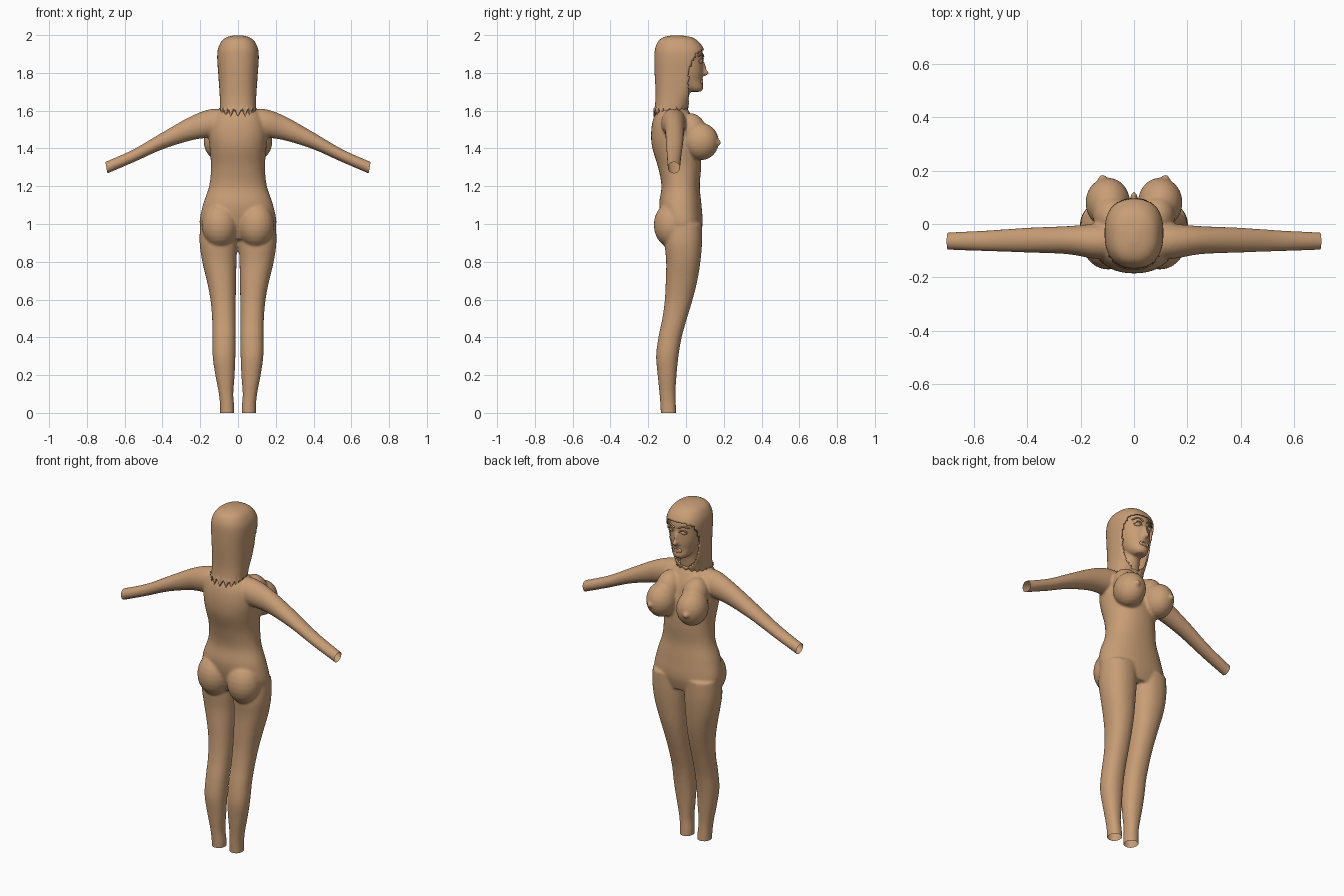
import bpy, bmesh, math
from mathutils import Vector, Matrix

if "Cube" in bpy.data.objects:
    bpy.data.objects.remove(bpy.data.objects["Cube"])

clay = bpy.data.materials.new("clay")
clay.diffuse_color = (0.58, 0.34, 0.18, 1)
clay.use_nodes = True
clay.node_tree.nodes["Principled BSDF"].inputs["Base Color"].default_value = clay.diffuse_color


def spline(rows, steps):
    """Catmull-Rom interpolation of rows of numbers."""
    out = []
    for i in range(len(rows) - 1):
        a, b, c, d = (rows[max(0, min(len(rows) - 1, i + k))] for k in (-1, 0, 1, 2))
        for j in range(steps):
            t = j / steps
            out.append([0.5 * (2 * q + (r - p) * t + (2 * p - 5 * q + 4 * r - s) * t * t
                               + (3 * q - p - 3 * r + s) * t ** 3)
                        for p, q, r, s in zip(a, b, c, d)])
    return out + [list(rows[-1])]


def loft(bm, rows, axis='z', n=40, steps=5, power=2.2, cap=True):
    """Rows: position along axis, then min/max of the two cross directions."""
    rings = []
    for pos, a0, a1, b0, b1 in spline(rows, steps):
        ring = []
        for k in range(n):
            t = 2 * math.pi * k / n
            c, s = math.cos(t), math.sin(t)
            u = (a0 + a1) / 2 + (a1 - a0) / 2 * math.copysign(abs(c) ** (2 / power), c)
            v = (b0 + b1) / 2 + (b1 - b0) / 2 * math.copysign(abs(s) ** (2 / power), s)
            ring.append(bm.verts.new((u, v, pos) if axis == 'z' else (pos, u, v)))
        rings.append(ring)
    faces = []
    for r, q in zip(rings, rings[1:]):
        for k in range(n):
            m = (k + 1) % n
            faces.append(bm.faces.new((r[k], r[m], q[m], q[k])))
    if cap:
        faces += [bm.faces.new(rings[0]), bm.faces.new(rings[-1])]
    bmesh.ops.recalc_face_normals(bm, faces=faces)
    return rings


def blob(bm, loc, size, rot=0, seg=24):
    m = Matrix.Translation(loc) @ Matrix.Rotation(rot, 4, 'X') @ Matrix.Diagonal((*size, 1))
    bmesh.ops.create_uvsphere(bm, u_segments=seg, v_segments=seg // 2, radius=1, matrix=m)


def finish(name, bm):
    me = bpy.data.meshes.new(name)
    bm.to_mesh(me)
    bm.free()
    ob = bpy.data.objects.new(name, me)
    bpy.context.collection.objects.link(ob)
    me.materials.append(clay)
    me.shade_smooth()
    return ob


bm = bmesh.new()
# torso: z, half width, back, front
torso = [(0.92, .17, -.09, .07), (1.0, .203, -.125, .088), (1.1, .186, -.142, .082),
         (1.2, .153, -.13, .073), (1.3, .143, -.148, .08), (1.4, .15, -.178, .078),
         (1.47, .155, -.185, .065), (1.54, .145, -.178, .045), (1.59, .115, -.16, .02),
         (1.62, .07, -.135, 0)]
loft(bm, [(z, -w, w, b, f) for z, w, b, f in torso])
# neck and head
loft(bm, [(1.56, -.075, .075, -.13, .0), (1.64, -.055, .055, -.115, .01),
          (1.76, -.055, .055, -.11, .03)])
head = [(1.70, .03, .015, .078), (1.72, .05, -.03, .092), (1.76, .068, -.08, .086),
        (1.80, .08, -.1, .09), (1.86, .087, -.12, .09), (1.92, .088, -.13, .086),
        (1.965, .07, -.1, .045)]
loft(bm, [(z, -w, w, b, f) for z, w, b, f in head], power=2.1)
# nose
blob(bm, (0, .098, 1.80), (.015, .024, .016))
blob(bm, (0, .092, 1.83), (.01, .015, .04), .25)

# legs: z, inner, outer, back, front
leg = [(1.0, .0, .2, -.1, .085), (.9, .003, .203, -.112, .085), (.8, .008, .189, -.105, .076),
       (.7, .01, .165, -.107, .06), (.6, .012, .146, -.112, .035), (.5, .013, .137, -.125, .005),
       (.4, .013, .135, -.146, -.023), (.3, .014, .134, -.158, -.04), (.2, .018, .12, -.15, -.05),
       (.1, .025, .101, -.14, -.056), (.03, .02, .095, -.135, -.053), (-.04, .02, .095, -.132, -.05)]
# arms: x, back, front, bottom, top
arm = [(.08, -.13, .0, 1.47, 1.61), (.15, -.13, .0, 1.458, 1.607), (.25, -.113, -.008, 1.442, 1.57),
       (.4, -.107, -.014, 1.395, 1.485), (.55, -.102, -.024, 1.328, 1.397),
       (.69, -.097, -.031, 1.268, 1.334), (.74, -.095, -.033, 1.247, 1.314)]
for s in (1, -1):
    loft(bm, [(z, *sorted((s * i, s * o)), b, f) for z, i, o, b, f in leg])
    loft(bm, [(s * x, *r) for x, *r in arm], axis='x', power=2)
    # seat and chest volumes
    blob(bm, (s * .096, -.075, .995), (.096, .096, .12))
    blob(bm, (s * .098, .08, 1.436), (.084, .094, .098))
    blob(bm, (s * .085, .035, 1.495), (.07, .075, .095), .4)
    blob(bm, (s * .118, .165, 1.43), (.016, .022, .016))
raw = finish("body_volumes", bm)

# fuse the volumes into one skin
rm = raw.modifiers.new("fuse", 'REMESH')
rm.mode, rm.voxel_size = 'VOXEL', .0075
sm = raw.modifiers.new("soften", 'SMOOTH')
sm.factor, sm.iterations = .5, 5
fused = bpy.data.meshes.new_from_object(raw.evaluated_get(bpy.context.evaluated_depsgraph_get()))
bpy.data.objects.remove(raw)

# open ends at the wrists and ankles
bm = bmesh.new()
bm.from_mesh(fused)
for co, no in (((0, 0, 0.004), (0, 0, -1)), ((.697, 0, 1.30), (.986, 0, -.165)),
               ((-.697, 0, 1.30), (-.986, 0, -.165))):
    bmesh.ops.bisect_plane(bm, geom=bm.verts[:] + bm.edges[:] + bm.faces[:],
                           plane_co=co, plane_no=no, clear_outer=True)
for v in bm.verts:
    if abs(v.co.z - .004) < 1e-4:
        v.co.z = 0
finish("body", bm)

# hair: domed cap with an open face and ragged ends
bm = bmesh.new()
hair = [(1.57, .094, -.172, .0), (1.64, .095, -.163, .02), (1.7, .098, -.161, .05),
        (1.8, .105, -.166, .09), (1.88, .11, -.167, .1), (1.93, .105, -.163, .092),
        (1.97, .085, -.145, .062), (1.99, .056, -.115, .025), (1.999, .015, -.07, -.03)]
rings = loft(bm, [(z, -w, w, b, f) for z, w, b, f in hair], n=72, steps=5, power=2.4, cap=False)
bm.faces.new(rings[-1])
for row, amount in ((0, 1), (1, .75), (2, .5), (3, .25)):
    for k, v in enumerate(rings[row]):
        v.co.z += amount * (.045 if k % 4 == 0 else .03 if k % 2 else .0)
gone = []
for f in bm.faces:
    c = f.calc_center_median()
    if c.z < 1.925 - 2.5 * c.x ** 2 and c.y > .015 + .5 * max(0, c.z - 1.82):
        gone.append(f)
bmesh.ops.delete(bm, geom=gone, context='FACES')
bmesh.ops.recalc_face_normals(bm, faces=bm.faces[:])
hair_ob = finish("hair", bm)
so = hair_ob.modifiers.new("thickness", 'SOLIDIFY')
so.thickness, so.offset = .008, -1

# eyes with lids, brows
for s, side in ((1, "left"), (-1, "right")):
    bm = bmesh.new()
    blob(bm, (s * .037, .072, 1.862), (.02, .017, .013), seg=20)
    finish(side + "_eye", bm)
    for part, pts, r in (
            ("lid", ((.015, .088, 1.86), (.037, .09, 1.877), (.06, .071, 1.862)), .003),
            ("brow", ((.012, .093, 1.885), (.04, .087, 1.898), (.068, .062, 1.888)), .004)):
        cu = bpy.data.curves.new(side + "_" + part, 'CURVE')
        cu.dimensions, cu.bevel_depth, cu.use_fill_caps = '3D', r, True
        sp = cu.splines.new('BEZIER')
        sp.bezier_points.add(2)
        for p, (x, y, z) in zip(sp.bezier_points, pts):
            p.co = (s * x, y, z)
            p.handle_left_type = p.handle_right_type = 'AUTO'
        cu.materials.append(clay)
        bpy.context.collection.objects.link(bpy.data.objects.new(cu.name, cu))

# lips: a parted oval ring
bpy.ops.mesh.primitive_torus_add(location=(0, .083, 1.752), rotation=(math.radians(90), 0, 0),
                                 major_radius=.016, minor_radius=.006,
                                 major_segments=28, minor_segments=10)
lips = bpy.context.object
lips.name = "lips"
lips.scale = (1.35, .75, 1.2)
lips.data.materials.append(clay)
lips.data.shade_smooth()
